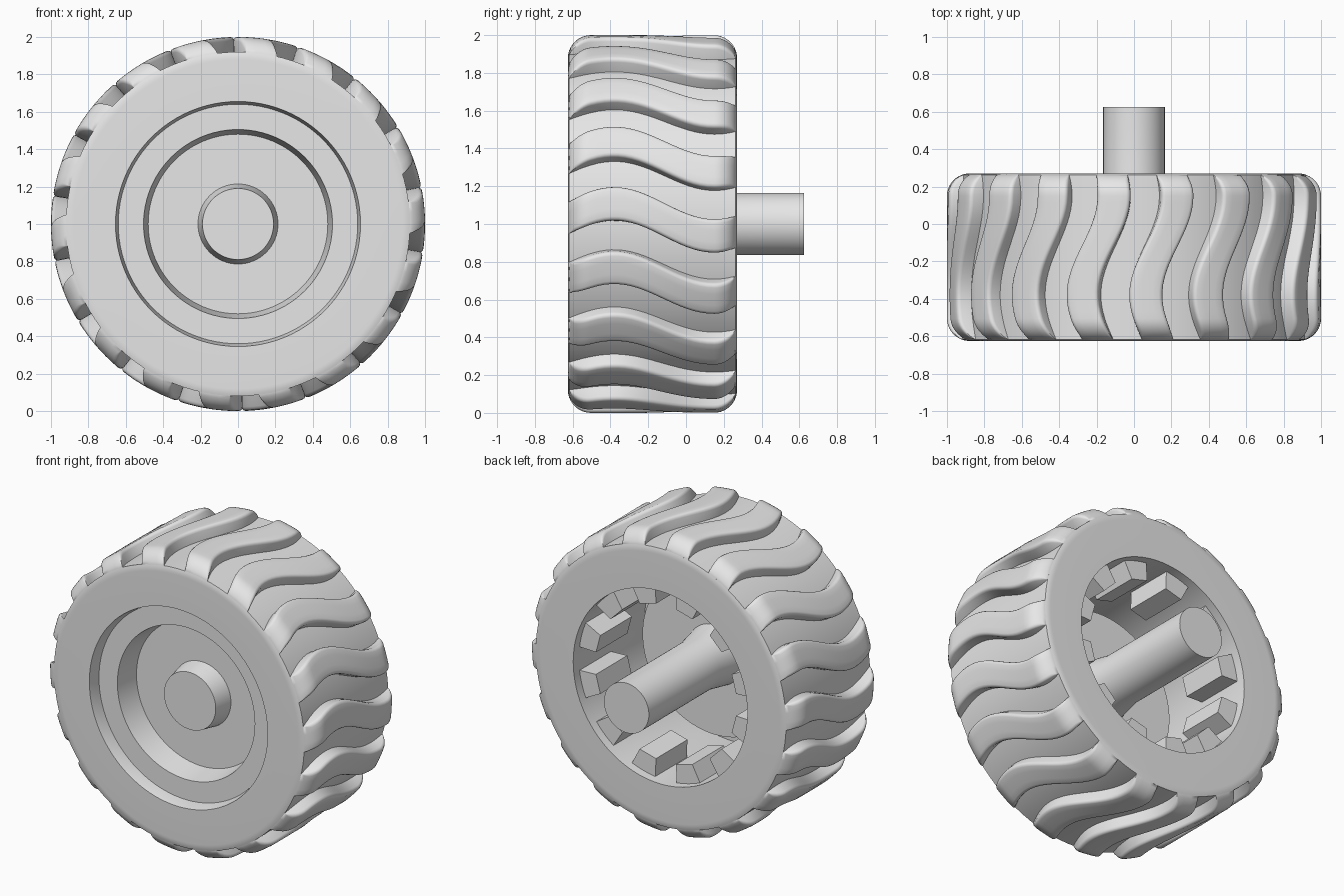
import bpy, bmesh, math
from math import sin, cos, pi, radians

cube = bpy.data.objects.get("Cube")
if cube:
    bpy.data.objects.remove(cube, do_unlink=True)

grey = bpy.data.materials.new("plain grey")
grey.use_nodes = True
grey.diffuse_color = (0.8, 0.8, 0.8, 1)
grey.node_tree.nodes["Principled BSDF"].inputs["Base Color"].default_value = (0.8, 0.8, 0.8, 1)

FRONT, BACK = -0.625, 0.27      # tyre side faces
ROUND = 0.12                    # shoulder radius
FLOOR = 0.92                    # radius of the groove floor
TREADS, TEETH = 18, 12


def polar(radius, y, angle):
    return (radius * cos(angle), y, 1 + radius * sin(angle))


def finish(name, bm, smooth=35):
    bmesh.ops.remove_doubles(bm, verts=bm.verts, dist=1e-5)
    bmesh.ops.recalc_face_normals(bm, faces=bm.faces)
    mesh = bpy.data.meshes.new(name)
    bm.to_mesh(mesh)
    bm.free()
    mesh.materials.append(grey)
    ob = bpy.data.objects.new(name, mesh)
    bpy.context.collection.objects.link(ob)
    bpy.ops.object.select_all(action='DESELECT')
    ob.select_set(True)
    bpy.context.view_layer.objects.active = ob
    if smooth:
        bpy.ops.object.shade_smooth_by_angle(angle=radians(smooth))
    return ob


def loft(bm, rings, closed):
    """Skin equal-length closed sections; cap the ends unless the loft is closed."""
    rows = [[bm.verts.new(p) for p in ring] for ring in rings]
    n = len(rows[0])
    for i in range(len(rows) if closed else len(rows) - 1):
        a, b = rows[i], rows[(i + 1) % len(rows)]
        for j in range(n):
            k = (j + 1) % n
            bm.faces.new((a[j], a[k], b[k], b[j]))
    if not closed:
        bm.faces.new(rows[0])
        bm.faces.new(rows[-1])


def lathe(name, profile, steps=96):
    """Turn a closed (radius, y) profile about the wheel axis."""
    bm = bmesh.new()
    loft(bm, [[polar(max(r, 1e-7), y, 2 * pi * i / steps) for r, y in profile]
              for i in range(steps)], True)
    bmesh.ops.remove_doubles(bm, verts=bm.verts, dist=1e-5)
    bmesh.ops.dissolve_degenerate(bm, edges=bm.edges, dist=1e-6)
    return finish(name, bm)


def shoulder(start, stop, steps):
    """Points on the rounded front shoulder, from side face to crown."""
    for i in range(steps + 1):
        a = start + (stop - start) * i / steps
        yield (1 - ROUND + ROUND * sin(a), FRONT + ROUND - ROUND * cos(a))


def mirrored(points):
    return [(r, FRONT + BACK - y) for r, y in reversed(points)]


# Tyre body: side faces, start of the shoulders, groove floor
cut = math.asin((FLOOR - 1 + ROUND) / ROUND)
edge = list(shoulder(0, cut, 4))
lathe("tyre", [(0.655, FRONT)] + edge + mirrored(edge) + [(0.64, BACK), (0.64, -0.545)])

# Wavy tread bars following the full shoulder profile
corner = list(shoulder(cut, pi / 2, 8))
crown = [(1, -0.505 + 0.655 * i / 18) for i in range(1, 18)]
bar_path = corner + crown + mirrored(corner)
bm = bmesh.new()
half = radians(5.2)
for t in range(TREADS):
    rings = []
    for r, y in bar_path:
        middle = radians(6.3 + 360 / TREADS * t - 5 * (1 - cos(pi * (y + 0.38) / 0.53)))
        b = min(0.022, 0.5 * (r - FLOOR))
        side = [(half, FLOOR - 0.02)]
        side += [(half - b * (1 - cos(a)), r - b * (1 - sin(a)))
                 for a in (0, pi / 6, pi / 3, pi / 2)]
        side += [(half * 0.35, r)]
        section = side + [(-u, h) for u, h in reversed(side)]
        rings.append([polar(h, y, middle + u) for u, h in section])
    loft(bm, rings, False)
finish("tread_bars", bm, 40)

# Stepped rim with a dished centre
lathe("rim", [(0.645, -0.545), (0.505, -0.545), (0.48, -0.38), (0, -0.38),
              (0, -0.30), (0.53, -0.30), (0.53, -0.48), (0.645, -0.48)])

# Tapered hub cap and rear axle
lathe("hub_cap", [(0, -0.505), (0.19, -0.505), (0.215, -0.375), (0, -0.375)], 64)
lathe("axle", [(0, 0.625), (0.165, 0.625), (0.165, -0.12), (0.2, -0.305), (0, -0.305)], 64)

# Ridges around the inside of the rear cavity
bm = bmesh.new()
for t in range(TEETH):
    a = 2 * pi * (t + 0.5) / TEETH
    section = [(0.65, 0.14), (0.52, 0.12), (0.52, -0.12), (0.65, -0.14)]
    loft(bm, [[polar(r, y, a + u) for r, u in section] for y in (0.21, -0.12)], False)
finish("inner_ridges", bm, 0)
